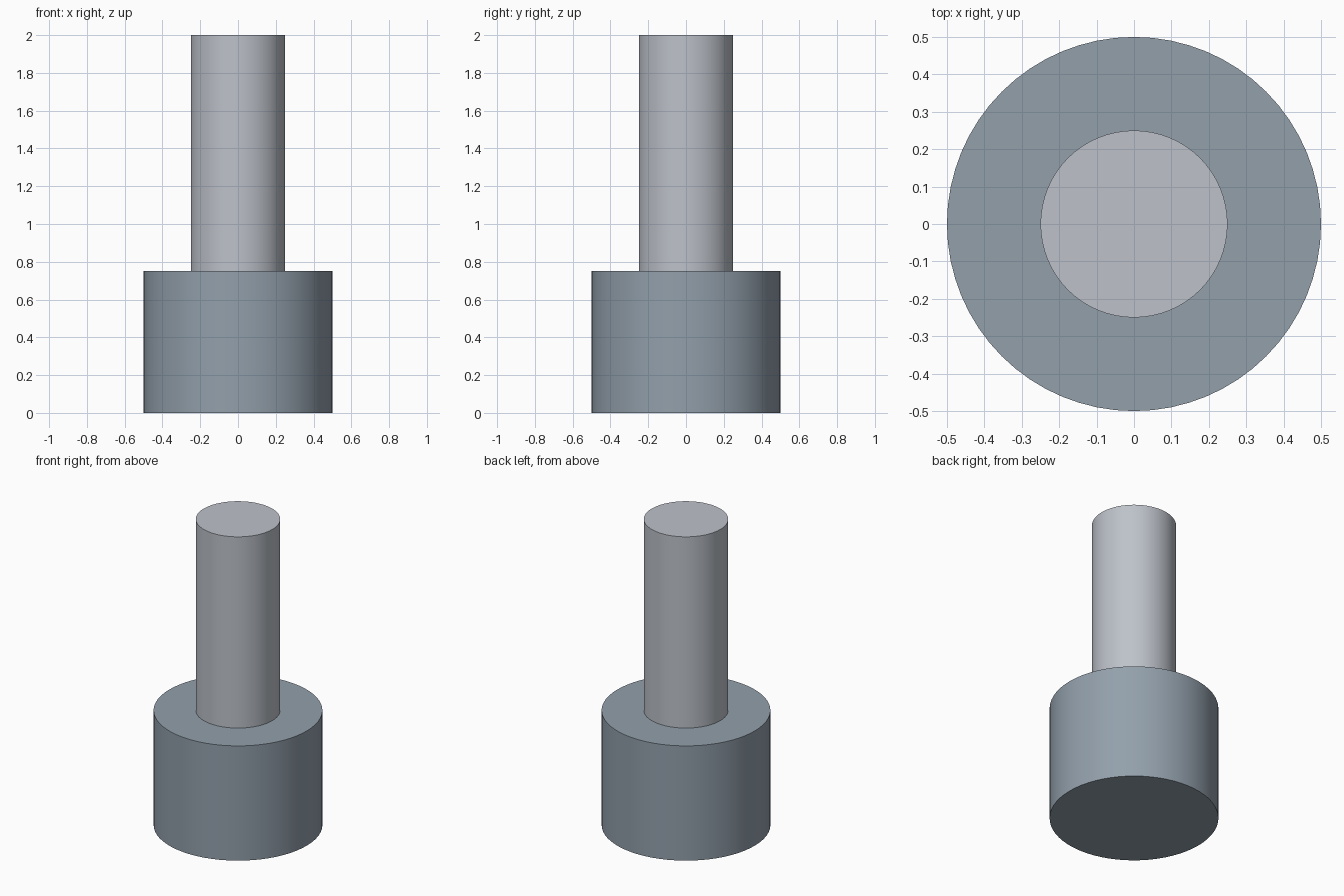
import bpy
import math

if "Cube" in bpy.data.objects:
    bpy.data.objects.remove(bpy.data.objects["Cube"])


def cylinder(name, radius, z0, z1, color, sides=64):
    bpy.ops.mesh.primitive_cylinder_add(
        vertices=sides, radius=radius, depth=z1 - z0, location=(0, 0, (z0 + z1) / 2))
    obj = bpy.context.object
    obj.name = name
    bpy.ops.object.shade_smooth_by_angle(angle=math.radians(30))
    mat = bpy.data.materials.new(name + "_metal")
    mat.diffuse_color = (*color, 1.0)
    mat.use_nodes = True
    mat.node_tree.nodes["Principled BSDF"].inputs["Base Color"].default_value = mat.diffuse_color
    obj.data.materials.append(mat)
    return obj


# Wide round base, dark blue-grey
cylinder("base", 0.5, 0.0, 0.75, (0.29, 0.35, 0.41))

# Narrow shaft, lighter grey, set into the base and kept just above its underside
cylinder("shaft", 0.25, 0.02, 2.0, (0.51, 0.54, 0.59))
